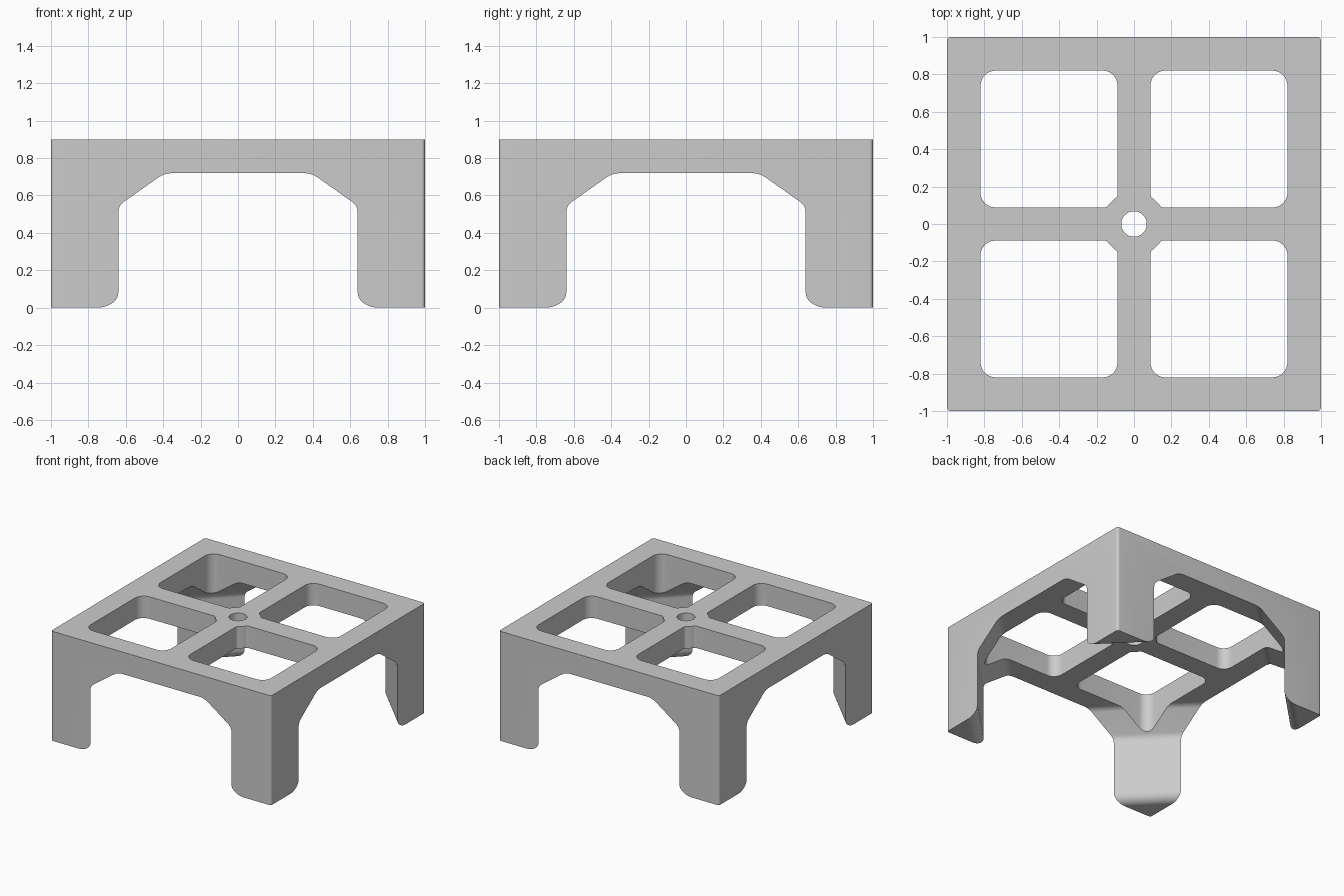
import bpy, bmesh, math
from mathutils import Vector

HEIGHT, DECK_BOTTOM = 0.9, 0.72
RIM, ARM = 0.82, 0.088
FILLET, HUB, HOLE = 0.08, 0.17, 0.068
ROOT2 = math.sqrt(2)

cube = bpy.data.objects.get("Cube")
if cube:
    bpy.data.objects.remove(cube, do_unlink=True)

grey = bpy.data.materials.new("light_grey")
grey.use_nodes = True
grey.diffuse_color = (0.6, 0.6, 0.6, 1)
grey.node_tree.nodes["Principled BSDF"].inputs["Base Color"].default_value = (0.6, 0.6, 0.6, 1)


def fillet(prev, corner, nxt, radius, steps=10):
    """Arc points that round one corner of a 2D outline."""
    prev, corner, nxt = Vector(prev), Vector(corner), Vector(nxt)
    a, b = (prev - corner).normalized(), (nxt - corner).normalized()
    half = a.angle(b) / 2
    centre = corner + (a + b).normalized() * (radius / math.sin(half))
    start = corner + a * (radius / math.tan(half)) - centre
    end = corner + b * (radius / math.tan(half)) - centre
    sweep = start.angle(end)
    return [centre + (start * math.sin(sweep * (1 - i / steps)) +
                      end * math.sin(sweep * i / steps)) / math.sin(sweep)
            for i in range(steps + 1)]


def rounded(points, radius, steps=10):
    """Round every corner of a closed outline."""
    n = len(points)
    return [p for i in range(n)
            for p in fillet(points[i - 1], points[i], points[(i + 1) % n], radius, steps)]


def loft(name, rings):
    """Closed solid from a stack of equal rings."""
    bm = bmesh.new()
    loops = [[bm.verts.new(p) for p in ring] for ring in rings]
    for low, high in zip(loops, loops[1:]):
        for i in range(len(low)):
            j = (i + 1) % len(low)
            bm.faces.new((low[i], low[j], high[j], high[i]))
    bm.faces.new(loops[0][::-1])
    bm.faces.new(loops[-1])
    bmesh.ops.recalc_face_normals(bm, faces=bm.faces[:])
    mesh = bpy.data.meshes.new(name)
    bm.to_mesh(mesh)
    bm.free()
    obj = bpy.data.objects.new(name, mesh)
    bpy.context.collection.objects.link(obj)
    return obj


def prism(name, outline, z0, z1):
    return loft(name, [[(x, y, z) for x, y in outline] for z in (z0, z1)])


def cut(target, cutter):
    cutter.hide_render = True
    mod = target.modifiers.new("cut", 'BOOLEAN')
    mod.operation, mod.solver, mod.object = 'DIFFERENCE', 'EXACT', cutter
    bpy.context.view_layer.objects.active = target
    bpy.ops.object.modifier_apply(modifier=mod.name)
    bpy.data.objects.remove(cutter, do_unlink=True)


# Solid block with slightly rounded upright edges
stand = prism("table_stand", rounded([(-1, -1), (1, -1), (1, 1), (-1, 1)], 0.02, 6), 0, HEIGHT)

# Space under the deck: diagonal leg faces, 45 degree braces, rounded feet
leg = 1.64 / ROOT2
brace = DECK_BOTTOM - 0.545
foot = [(leg + FILLET * (1 - math.sin(t)), FILLET * (1 - math.cos(t)))
        for t in (math.pi / 2 * i / 12 for i in range(13))]
profile = [(leg + FILLET, -0.2)] + foot
profile += fillet((leg, 0), (leg, 0.545), (leg - brace, DECK_BOTTOM), FILLET)
profile += fillet((leg, 0.545), (leg - brace, DECK_BOTTOM), (0, DECK_BOTTOM), FILLET)
rings = [[(d * ROOT2 * x, d * ROOT2 * y, z) for x, y in ((1, 0), (0, 1), (-1, 0), (0, -1))]
         for d, z in profile]
cut(stand, loft("leg_space", rings))

# Four windows in the deck, bulging around the round hub in the middle
window = rounded([(ARM, ARM), (RIM, ARM), (RIM, RIM), (ARM, RIM)], FILLET, 12)
window = [p * max(1, HUB / p.length) for p in window]
for sx in (-1, 1):
    for sy in (-1, 1):
        cut(stand, prism("window", [(p.x * sx, p.y * sy) for p in window], 0.3, 1.1))

# Hole through the hub
circle = [(HOLE * math.cos(math.tau * i / 48), HOLE * math.sin(math.tau * i / 48))
          for i in range(48)]
cut(stand, prism("hole", circle, 0.3, 1.1))

stand.data.materials.clear()
stand.data.materials.append(grey)
for face in stand.data.polygons:
    face.material_index = 0

bpy.ops.object.select_all(action='DESELECT')
stand.select_set(True)
bpy.context.view_layer.objects.active = stand
bpy.ops.object.shade_smooth_by_angle(angle=math.radians(30))
